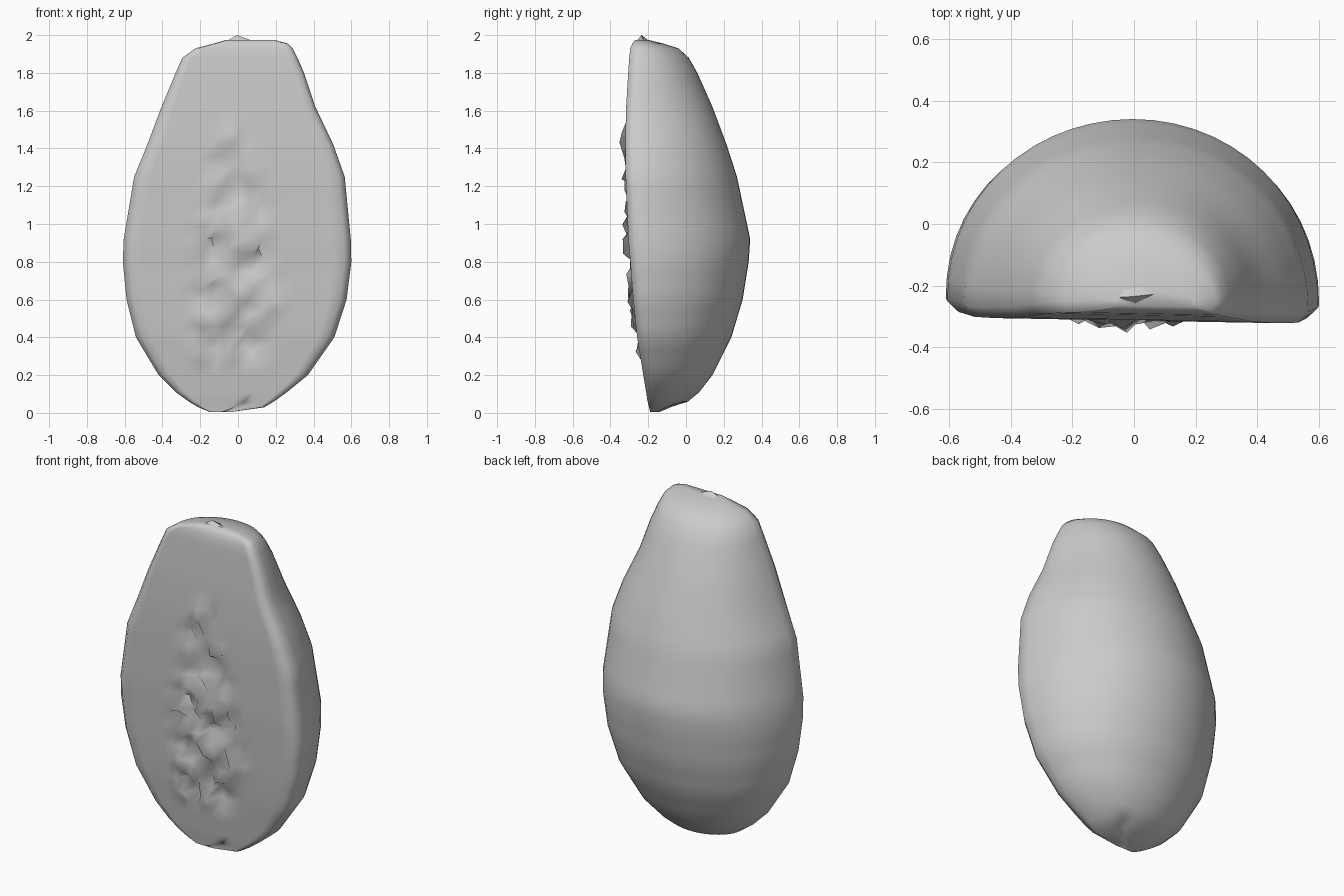
import bpy, bmesh, math, random

if "Cube" in bpy.data.objects:
    bpy.data.objects.remove(bpy.data.objects["Cube"])

random.seed(4)

# Horizontal sections: z, left x, right x, cut-face y, back y
SECTIONS = [
    (0.005, -0.15, -0.03, -0.19, -0.14), (0.03, -0.21, 0.14, -0.193, -0.08),
    (0.06, -0.26, 0.19, -0.20, 0.01), (0.11, -0.33, 0.26, -0.207, 0.07),
    (0.20, -0.42, 0.37, -0.22, 0.14), (0.40, -0.54, 0.51, -0.25, 0.24),
    (0.60, -0.59, 0.575, -0.27, 0.30), (0.80, -0.61, 0.60, -0.285, 0.332),
    (0.92, -0.605, 0.597, -0.295, 0.34), (1.25, -0.55, 0.565, -0.31, 0.27),
    (1.42, -0.48, 0.505, -0.313, 0.215), (1.62, -0.405, 0.41, -0.31, 0.14),
    (1.80, -0.33, 0.35, -0.30, 0.06), (1.88, -0.295, 0.315, -0.295, 0.015),
    (1.93, -0.225, 0.29, -0.29, -0.04), (1.955, -0.13, 0.265, -0.28, -0.12),
    (1.975, -0.06, 0.19, -0.265, -0.20)]
BACK, FRONT = 28, 19


def dense_sections():
    """Split tall gaps so the seed bed has enough rows."""
    rows = []
    for a, b in zip(SECTIONS, SECTIONS[1:]):
        n = max(1, round((b[0] - a[0]) / 0.065))
        rows += [[p + (q - p) * i / n for p, q in zip(a, b)] for i in range(n)]
    return rows + [list(SECTIONS[-1])]


def ring(z, left, right, front, back):
    """Rounded back arc followed by the flat cut face with its seed bed."""
    cx, w = (left + right) / 2, (right - left) / 2
    lip = min(0.035, (back - front) * 0.2)
    pts = []
    for i in range(BACK + 1):
        a = math.pi * i / BACK
        x = cx + w * math.cos(a)
        y = front + lip + (back - front - lip) * math.sin(a) ** 0.95
        pts.append([x, y - 0.018 * x * (1 - math.sin(a)), z])
    for i in range(FRONT):
        t = -1 + 2 * i / (FRONT - 1)
        x, y, zz = cx + 0.94 * w * t, front, z
        y -= 0.018 * x
        half = 0.18 * min(1, max(0, (1.52 - z) / 0.6))
        if 0.28 < z < 1.5 and abs(x + 0.02) < half + 0.02:
            y += random.uniform(-0.042, 0.045)
            x += random.uniform(-0.018, 0.018)
            zz += random.uniform(-0.018, 0.018)
        pts.append([x, y, zz])
    for p in pts:                      # notch at the blossom end
        if p[2] < 0.05:
            p[2] += 0.03 * math.exp(-((p[0] - 0.03) / 0.03) ** 2)
    return pts


def make_object(name, bm, angle):
    bmesh.ops.recalc_face_normals(bm, faces=bm.faces)
    mesh = bpy.data.meshes.new(name)
    bm.to_mesh(mesh)
    bm.free()
    obj = bpy.data.objects.new(name, mesh)
    bpy.context.collection.objects.link(obj)
    bpy.ops.object.select_all(action='DESELECT')
    obj.select_set(True)
    bpy.context.view_layer.objects.active = obj
    bpy.ops.object.shade_smooth_by_angle(angle=math.radians(angle))
    return obj


# Halved fruit, lofted from the sections
bm = bmesh.new()
loops = [[bm.verts.new(p) for p in ring(*row)] for row in dense_sections()]
for lo, hi in zip(loops, loops[1:]):
    n = len(lo)
    for i in range(n):
        j = (i + 1) % n
        bm.faces.new((lo[i], lo[j], hi[j], hi[i]))
bm.faces.new(loops[0])
bm.faces.new(loops[-1])
make_object("fruit_half", bm, 70)

# Small torn stem scar on top
bm = bmesh.new()
base = [bm.verts.new((0.01 + r * math.cos(a), -0.225 + 0.045 * math.sin(a), z))
        for a, r, z in ((0, 0.08, 1.965), (1.2, 0.06, 1.96), (2.4, 0.1, 1.95),
                        (3.5, 0.12, 1.945), (4.7, 0.05, 1.96))]
tip = bm.verts.new((-0.005, -0.235, 2.0))
for i in range(5):
    bm.faces.new((base[i], base[(i + 1) % 5], tip))
bm.faces.new(base)
make_object("stem_scar", bm, 50)
